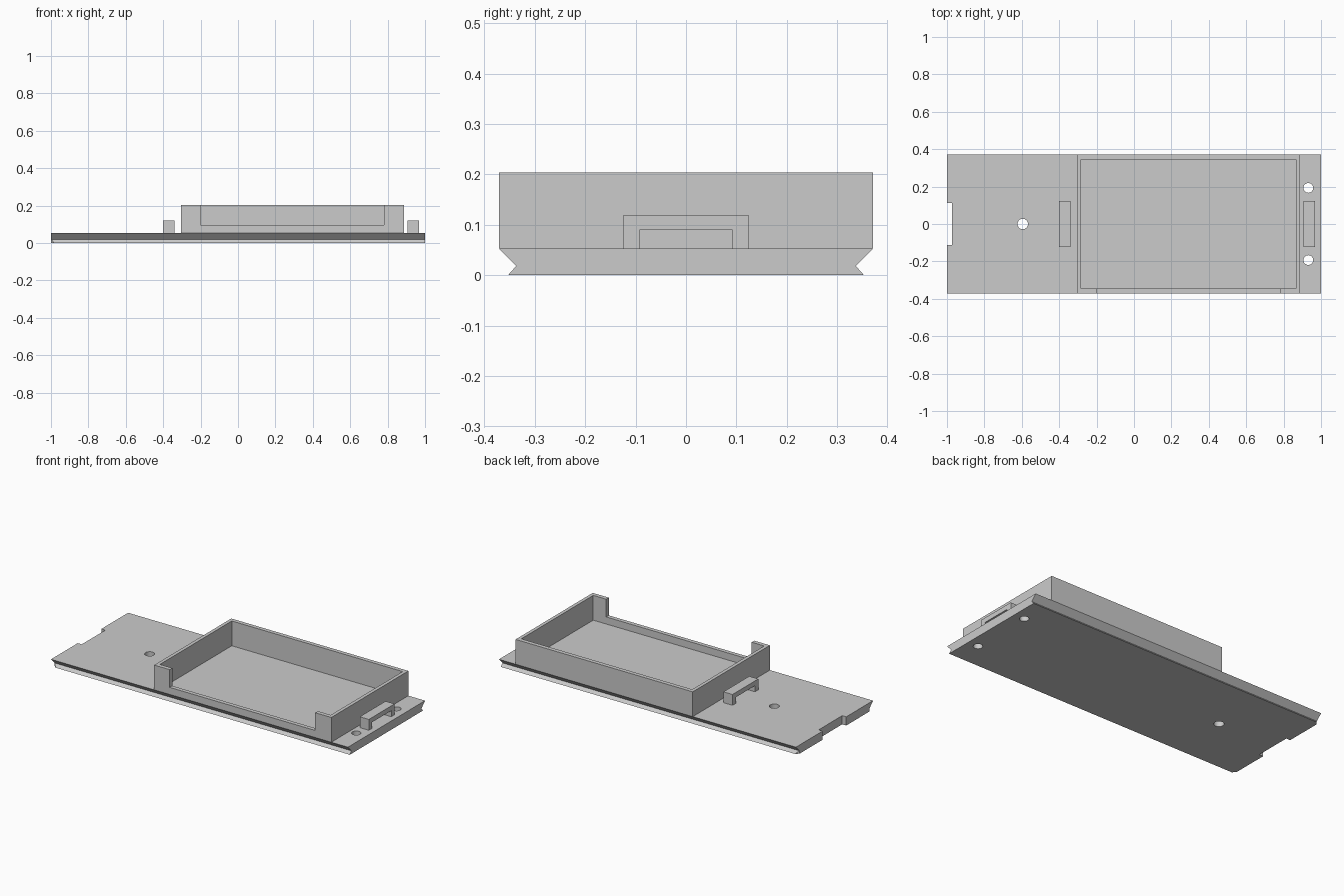
import bpy, bmesh, math
from mathutils import Vector

default = bpy.data.objects.get("Cube")
if default:
    bpy.data.objects.remove(default, do_unlink=True)

grey = bpy.data.materials.new("light_grey")
grey.use_nodes = True
colour = (0.6, 0.6, 0.6, 1)
grey.diffuse_color = colour
grey.node_tree.nodes["Principled BSDF"].inputs["Base Color"].default_value = colour


def prism(name, outline, sweep):
    """Extrude a flat 3D outline along the sweep vector."""
    bm = bmesh.new()
    face = bm.faces.new([bm.verts.new(p) for p in outline])
    new = bmesh.ops.extrude_face_region(bm, geom=[face])["geom"]
    verts = [v for v in new if isinstance(v, bmesh.types.BMVert)]
    bmesh.ops.translate(bm, verts=verts, vec=Vector(sweep))
    bmesh.ops.recalc_face_normals(bm, faces=bm.faces)
    mesh = bpy.data.meshes.new(name)
    bm.to_mesh(mesh)
    bm.free()
    mesh.materials.append(grey)
    obj = bpy.data.objects.new(name, mesh)
    bpy.context.collection.objects.link(obj)
    return obj


def box(name, x0, x1, y0, y1, z0, z1):
    base = [(x0, y0, z0), (x1, y0, z0), (x1, y1, z0), (x0, y1, z0)]
    return prism(name, base, (0, 0, z1 - z0))


def cylinder(name, x, y, radius, sides=32):
    ring = [(x + radius * math.cos(math.tau * i / sides),
             y + radius * math.sin(math.tau * i / sides), -0.1) for i in range(sides)]
    return prism(name, ring, (0, 0, 0.3))


def cut(target, cutter):
    """Subtract the cutter and discard it."""
    cutter.hide_render = True
    mod = target.modifiers.new("cut", "BOOLEAN")
    mod.operation, mod.solver, mod.object = "DIFFERENCE", "EXACT", cutter
    bpy.context.view_layer.objects.active = target
    bpy.ops.object.modifier_apply(modifier=mod.name)
    bpy.data.objects.remove(cutter, do_unlink=True)


TOP, WIDE, GROOVE, FOOT = 0.053, 0.371, 0.018, 0.353

# Base plate with a V groove along both long edges
half = [(FOOT, 0), (0.337, GROOVE), (WIDE, TOP)]
section = half + [(-y, z) for y, z in reversed(half)]
plate = prism("base_plate", [(-1, y, z) for y, z in section], (2, 0, 0))

# End notch and screw holes
cut(plate, box("notch_cutter", -1.1, -0.973, -0.113, 0.113, -0.1, 0.2))
for x, y, r in [(-0.595, 0, 0.028), (0.932, 0.193, 0.026), (0.932, -0.193, 0.026)]:
    cut(plate, cylinder("hole_cutter", x, y, r))

# Lead-in chamfers on the lower lip
for side in (1, -1):
    corner = [(-1.05, side * 0.285, -0.1), (-0.935, side * 0.4, -0.1), (-1.05, side * 0.4, -0.1)]
    cut(plate, prism("chamfer_cutter", corner, (0, 0, 0.1 + GROOVE)))

# Open tray wall, lowered along the front
tray = box("tray_wall", -0.305, 0.888, -WIDE, WIDE, TOP, 0.204)
cut(tray, box("tray_cutter", -0.284, 0.867, -0.346, 0.346, 0, 0.3))
cut(tray, box("front_cutter", -0.2, 0.78, -0.5, -0.3, 0.096, 0.3))

# Bridge-shaped handles at each end of the tray
half = [(0.092, TOP), (0.124, TOP), (0.124, 0.119)]
bridge = half + [(-y, z) for y, z in reversed(half)] + [(-0.092, 0.09), (0.092, 0.09)]
for name, x in [("right_handle", -0.4), ("left_handle", 0.907)]:
    prism(name, [(x, y, z) for y, z in bridge], (0.061, 0, 0))
